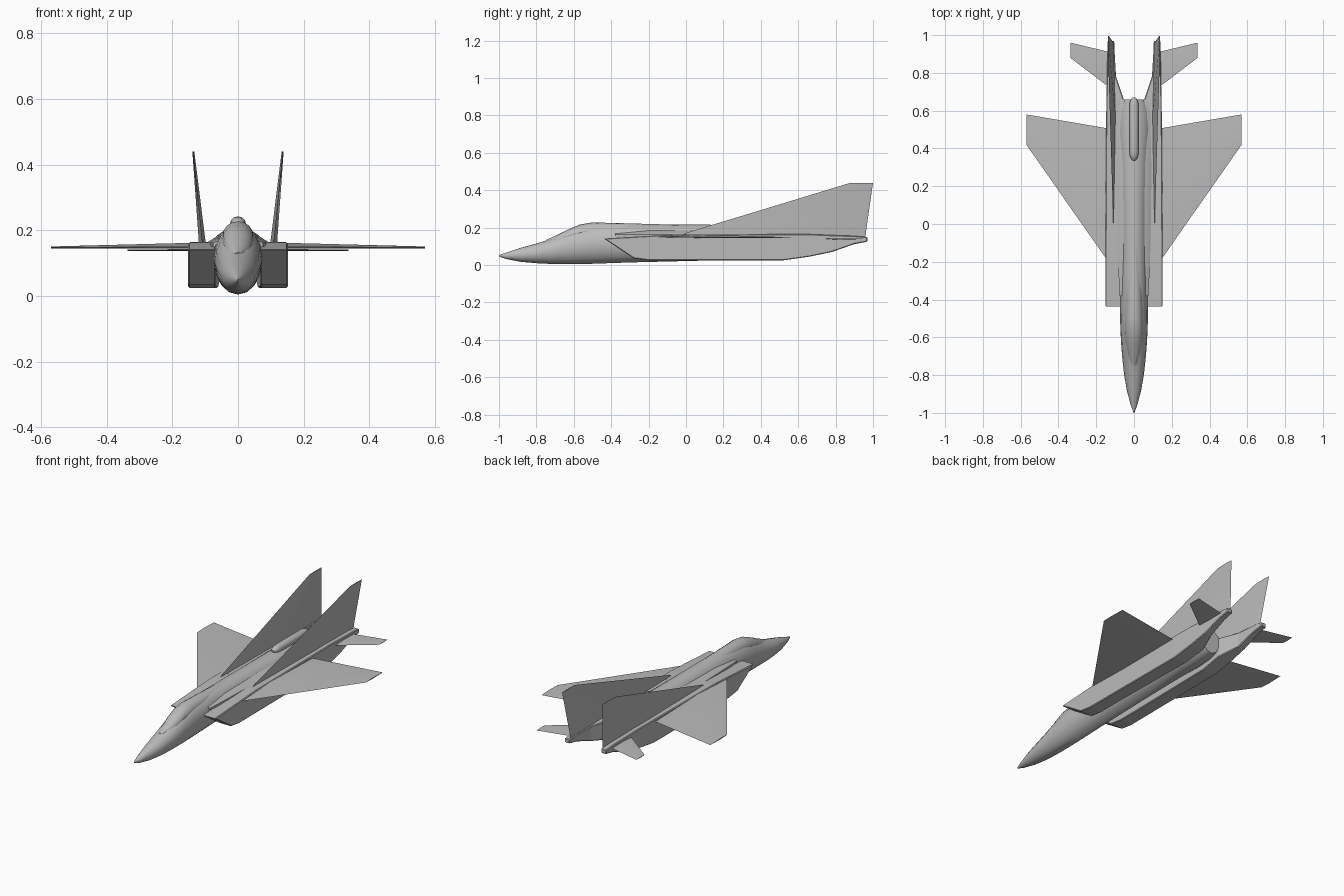
import bpy
from math import sin, cos, pi, radians

cube = bpy.data.objects.get("Cube")
if cube:
    bpy.data.objects.remove(cube, do_unlink=True)

grey = bpy.data.materials.new("airframe grey")
grey.use_nodes = True
GREY = (0.5, 0.5, 0.5, 1)
grey.diffuse_color = GREY
grey.node_tree.nodes["Principled BSDF"].inputs["Base Color"].default_value = GREY


def loft(name, rings, mirror=False, smooth=30, bevel=0):
    """Skin a list of equal-length closed rings and cap both ends."""
    n = len(rings[0])
    verts = [p for ring in rings for p in ring]
    faces = [tuple(range(n)), tuple(range(len(verts) - n, len(verts)))]
    for r in range(len(rings) - 1):
        for i in range(n):
            j = (i + 1) % n
            faces.append((r * n + i, r * n + j, (r + 1) * n + j, (r + 1) * n + i))
    mesh = bpy.data.meshes.new(name)
    mesh.from_pydata(verts, [], faces)
    mesh.materials.append(grey)
    obj = bpy.data.objects.new(name, mesh)
    bpy.context.collection.objects.link(obj)
    bpy.ops.object.select_all(action='DESELECT')
    obj.select_set(True)
    bpy.context.view_layer.objects.active = obj
    # consistent outward normals
    bpy.ops.object.mode_set(mode='EDIT')
    bpy.ops.mesh.select_all(action='SELECT')
    bpy.ops.mesh.normals_make_consistent(inside=False)
    bpy.ops.object.mode_set(mode='OBJECT')
    if smooth:
        bpy.ops.object.shade_smooth_by_angle(angle=radians(smooth))
    if bevel:
        mod = obj.modifiers.new("edge chamfer", 'BEVEL')
        mod.width = bevel
    if mirror:
        obj.modifiers.new("both sides", 'MIRROR')
    return obj


def oval(y, w, low, mid, top, sides=16):
    """Egg-shaped section with its widest point at height mid."""
    ring = []
    for i in range(sides):
        a = 2 * pi * i / sides
        h = top - mid if sin(a) > 0 else mid - low
        ring.append((w * cos(a), y, mid + h * sin(a)))
    return ring


# Fuselage: y, half width, bottom, widest height, top
body = [(-1, .002, .046, .05, .053), (-.96, .017, .032, .05, .067),
        (-.88, .038, .017, .054, .093), (-.8, .052, .010, .062, .115),
        (-.72, .061, .006, .075, .14), (-.65, .067, .005, .088, .168),
        (-.58, .071, .005, .1, .195), (-.5, .074, .007, .11, .214),
        (-.3, .075, .014, .12, .219), (.1, .075, .024, .13, .216),
        (.35, .08, .028, .135, .212), (.5, .088, .03, .135, .207),
        (.6, .084, .04, .135, .203), (.66, .062, .05, .135, .198)]
loft("fuselage", [oval(*s) for s in body])

# Canopy hump over the cockpit
hump = [(-.75, .012, .11, .12, .134), (-.69, .034, .11, .13, .16),
        (-.63, .044, .12, .15, .19), (-.57, .048, .13, .17, .216),
        (-.5, .048, .14, .18, .228), (-.35, .044, .15, .18, .224),
        (-.1, .03, .16, .18, .217)]
loft("canopy", [oval(*s) for s in hump])

# Dorsal pod with rounded ends
pod = [(.335, .006), (.345, .016), (.365, .023), (.39, .025),
       (.63, .025), (.655, .019), (.67, .007)]
loft("dorsal_pod", [oval(y, r, .218 - r, .218, .218 + r, 12) for y, r in pod])

# Intake boxes tapering to tail booms: top y, bottom y, bottom, top, inner x, outer x
duct = [(-.44, -.28, .036, .142, .068, .152), (-.2, -.2, .025, .156, .068, .152),
        (-.05, -.05, .025, .163, .068, .151), (.52, .52, .025, .165, .06, .148),
        (.66, .66, .045, .165, .055, .146), (.78, .78, .07, .16, .095, .143),
        (.9, .9, .112, .156, .102, .141), (.97, .97, .125, .15, .105, .14)]
loft("intake_and_boom", [[(a, yb, lo), (b, yb, lo), (b, yt, hi), (a, yt, hi)]
                         for yt, yb, lo, hi, a, b in duct],
     mirror=True, smooth=0, bevel=.004)

# Sloping shoulder that joins the fuselage to the intake tops
loft("shoulder", [[(.03, y, .15), (w, y, .15), (w, y, .163), (.055, y, top), (.03, y, top)]
                  for y, w, top in [(-.38, .076, .17), (-.2, .085, .185),
                                    (.3, .095, .188), (.6, .09, .18), (.66, .07, .17)]],
     mirror=True)


def blade_section(x, front, back, z, up, down):
    """Thin aerofoil section, thickest a third of the way back."""
    y = front + (back - front) * .4
    return [(x, front, z), (x, y, z + up), (x, back, z), (x, y, z - down)]


loft("main_wing", [blade_section(.1, -.25, .5, .15, .014, .006),
                   blade_section(.15, -.18, .508, .15, .012, .005),
                   blade_section(.57, .42, .58, .148, .003, .003)], mirror=True)
loft("tailplane", [blade_section(.11, .705, .905, .14, .003, .003),
                   blade_section(.14, .73, .913, .14, .003, .003),
                   blade_section(.337, .88, .96, .14, .002, .002)], mirror=True)


def fin_section(x, front, back, z, half):
    """Horizontal slice of an upright fin."""
    y = front + (back - front) * .6
    return [(x, front, z), (x + half, y, z), (x, back, z), (x - half, y, z)]


loft("tail_fin", [fin_section(.108, -.04, .96, .15, .012),
                  fin_section(.11, .01, .962, .175, .01),
                  fin_section(.136, .88, 1, .44, .003)], mirror=True)
